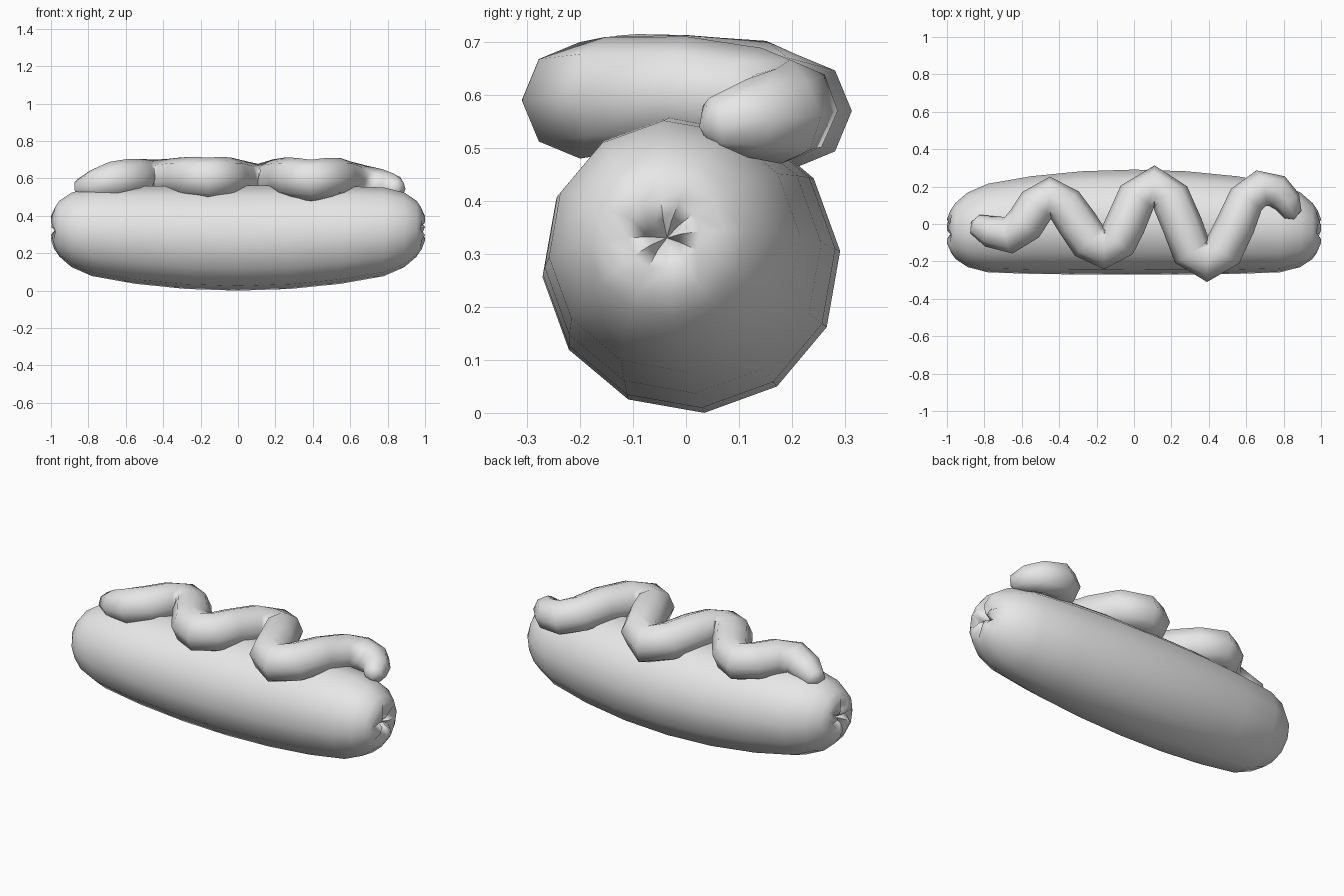
import bpy, bmesh, math
from mathutils import Vector

if "Cube" in bpy.data.objects:
    bpy.data.objects.remove(bpy.data.objects["Cube"])

grey = bpy.data.materials.new("plain_grey")
grey.use_nodes = True
colour = (0.8, 0.8, 0.8, 1)
grey.diffuse_color = colour
grey.node_tree.nodes["Principled BSDF"].inputs["Base Color"].default_value = colour


def loft(name, rings, start, end, angle):
    """Skin a list of rings and close both ends with a fan to a tip point."""
    bm = bmesh.new()
    loops = [[bm.verts.new(p) for p in ring] for ring in rings]
    n = len(loops[0])
    for a, b in zip(loops, loops[1:]):
        for i in range(n):
            j = (i + 1) % n
            bm.faces.new((a[i], a[j], b[j], b[i]))
    for tip, loop in ((start, loops[0]), (end, loops[-1])):
        v = bm.verts.new(tip)
        for i in range(n):
            bm.faces.new((v, loop[i], loop[(i + 1) % n]))
    bmesh.ops.recalc_face_normals(bm, faces=bm.faces)
    mesh = bpy.data.meshes.new(name)
    bm.to_mesh(mesh)
    bm.free()
    mesh.materials.append(grey)
    obj = bpy.data.objects.new(name, mesh)
    bpy.context.collection.objects.link(obj)
    bpy.ops.object.select_all(action='DESELECT')
    obj.select_set(True)
    bpy.context.view_layer.objects.active = obj
    bpy.ops.object.shade_smooth_by_angle(angle=math.radians(angle))
    return obj


# Sausage: twelve-sided, bowed body with five creases puckered into each end
SIDES = 12
CREASES = {1, 3, 6, 8, 11}


def body_centre(x):
    t = (x / 0.9) ** 2
    return Vector((x, 0.01 - 0.042 * t, 0.281 + 0.045 * t))


# distance along, radius, depth of the crease
half = [(0, 0.282, 0), (0.28, 0.277, 0), (0.55, 0.262, 0), (0.78, 0.238, 0),
        (0.89, 0.2, 0), (0.955, 0.15, 0), (0.982, 0.113, 0.004),
        (1.0, 0.068, 0.035), (0.985, 0.03, 0.035)]


def body_ring(x, radius, dent, side):
    c = body_centre(x)
    ring = []
    for k in range(SIDES):
        a = math.radians(5 + 30 * k)
        depth = dent if k in CREASES else 0
        ring.append((side * (x - depth), c.y + radius * math.cos(a),
                     c.z + radius * math.sin(a)))
    return ring


rings = [body_ring(*s, -1) for s in reversed(half[1:])] + [body_ring(*s, 1) for s in half]
tip = body_centre(0.94)
loft("sausage", rings, (-tip.x, tip.y, tip.z), tip, 60)

# Sauce: wavy tube lying on top, tapered at both ends (x, y, z, radius)
path = [(-0.85, 0.0, 0.54, 0.055), (-0.77, -0.04, 0.56, 0.085),
        (-0.67, -0.06, 0.59, 0.1), (-0.585, 0.0, 0.6, 0.105),
        (-0.52, 0.1, 0.6, 0.105), (-0.45, 0.148, 0.595, 0.105),
        (-0.37, 0.1, 0.6, 0.105), (-0.3, 0.0, 0.605, 0.108),
        (-0.24, -0.09, 0.605, 0.11), (-0.16, -0.13, 0.6, 0.112),
        (-0.09, -0.09, 0.605, 0.11), (-0.045, 0.0, 0.605, 0.108),
        (0.015, 0.14, 0.59, 0.108), (0.11, 0.205, 0.57, 0.108),
        (0.195, 0.14, 0.595, 0.108), (0.26, -0.01, 0.605, 0.108),
        (0.31, -0.145, 0.6, 0.11), (0.39, -0.2, 0.59, 0.11),
        (0.475, -0.145, 0.6, 0.11), (0.545, 0.0, 0.605, 0.105),
        (0.6, 0.13, 0.59, 0.1), (0.68, 0.192, 0.57, 0.098),
        (0.765, 0.175, 0.56, 0.09), (0.82, 0.12, 0.555, 0.075),
        (0.85, 0.05, 0.545, 0.05)]
points = [Vector(p[:3]) for p in path]
tube = []
for i, p in enumerate(points):
    t = points[min(i + 1, len(points) - 1)] - points[max(i - 1, 0)]
    across = t.cross(Vector((0, 0, 1))).normalized()
    up = across.cross(t).normalized()
    r = path[i][3]
    tube.append([p + r * (across * math.cos(a) + up * math.sin(a))
                 for a in (math.tau * k / 8 for k in range(8))])
loft("sauce", tube, points[0] + Vector((-0.02, 0.01, -0.005)),
     points[-1] + Vector((0.005, -0.025, -0.005)), 60)
